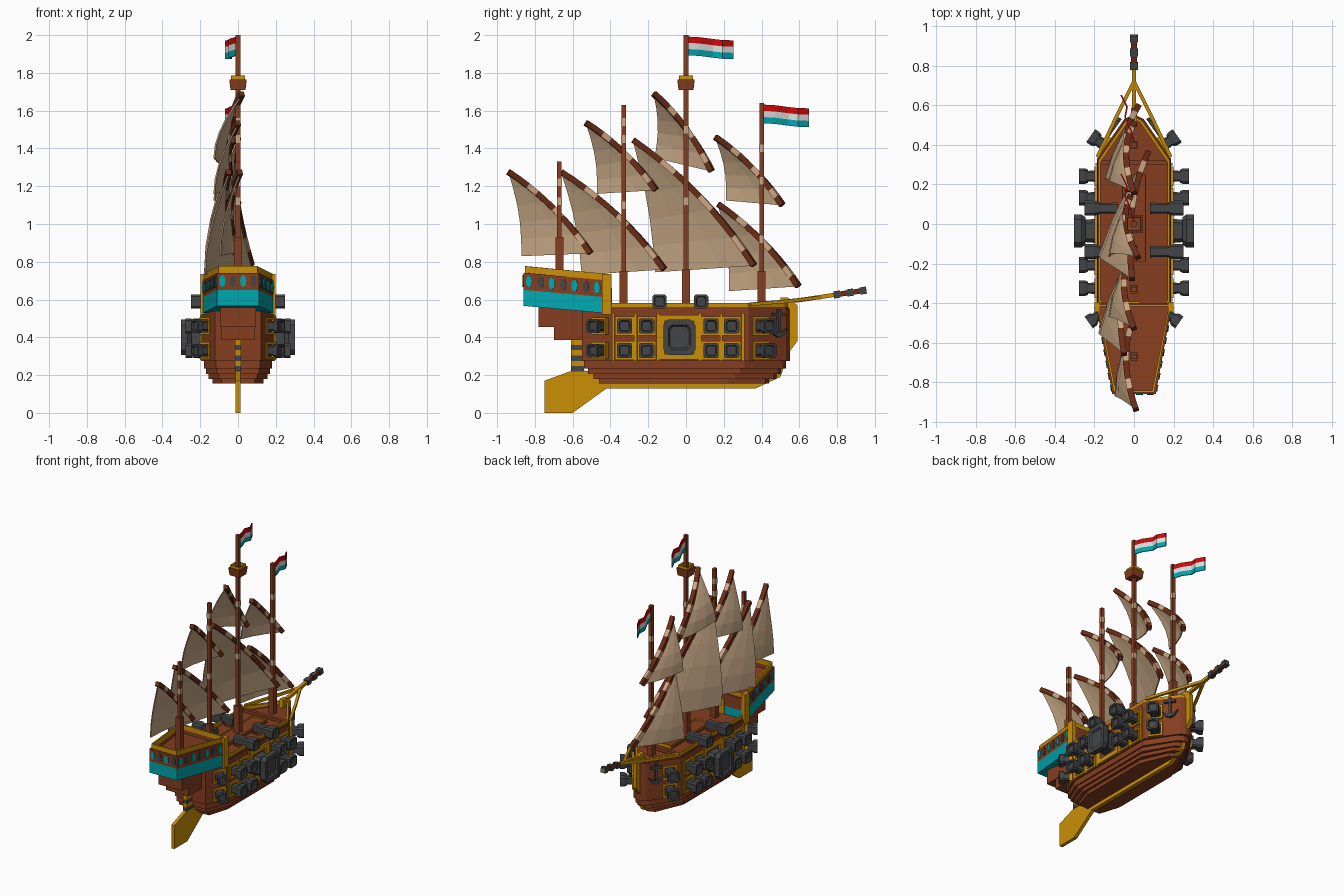
import bpy, bmesh, math
from mathutils import Vector, Matrix

cube = bpy.data.objects.get("Cube")
if cube:
    bpy.data.objects.remove(cube)


def material(name, r, g, b):
    lin = [(c / 255) ** 2.2 for c in (r, g, b)] + [1]
    m = bpy.data.materials.new(name)
    m.use_nodes = True
    m.diffuse_color = lin
    m.node_tree.nodes["Principled BSDF"].inputs["Base Color"].default_value = lin
    return m


wood = material("wood", 132, 64, 37)
dark = material("dark wood", 104, 48, 28)
gold = material("gold", 200, 141, 14)
teal = material("teal", 0, 166, 174)
iron = material("iron", 70, 71, 73)
cloth = material("sail cloth", 196, 165, 131)
rope = material("rope", 205, 165, 130)
red = material("red", 205, 18, 20)
white = material("white", 222, 222, 222)


def loft(name, rings, mat, closed=False, M=None, bands=(), mat2=None):
    """Skin a list of rings; segments listed in bands take the second material."""
    bm = bmesh.new()
    rows = [[bm.verts.new(p) for p in r] for r in rings]
    n = len(rows[0])
    for i in range(len(rows) if closed else len(rows) - 1):
        a, b = rows[i], rows[(i + 1) % len(rows)]
        for k in range(n):
            f = bm.faces.new((a[k], a[(k + 1) % n], b[(k + 1) % n], b[k]))
            f.material_index = int(i in bands)
    if not closed:
        bm.faces.new(rows[0])
        bm.faces.new(rows[-1])
    bmesh.ops.recalc_face_normals(bm, faces=bm.faces)
    me = bpy.data.meshes.new(name)
    bm.to_mesh(me)
    bm.free()
    me.materials.append(mat)
    if mat2:
        me.materials.append(mat2)
    ob = bpy.data.objects.new(name, me)
    if M:
        ob.matrix_world = M
    bpy.context.collection.objects.link(ob)
    return ob


def box(name, x, y, z, mat, M=None):
    """Box from three (low, high) ranges."""
    return loft(name, [[(x[0], y[0], h), (x[1], y[0], h), (x[1], y[1], h), (x[0], y[1], h)] for h in z], mat, M=M)


def tube(name, path, r, mat, bands=(), mat2=None):
    path = [Vector(p) for p in path]
    rings = []
    for i, p in enumerate(path):
        t = (path[min(i + 1, len(path) - 1)] - path[max(i - 1, 0)]).normalized()
        s = t.cross(Vector((0, 0, 1))).normalized()
        u = s.cross(t)
        rings.append([p + s * a * r + u * b * r for a, b in ((1, 1), (-1, 1), (-1, -1), (1, -1))])
    return loft(name, rings, mat, bands=bands, mat2=mat2)


def mirrored(half):
    return half + [(-x, y) for x, y in reversed(half)]


def rim(name, outline, z0, z1, w, mat, rise=lambda y: 0, out=0.008):
    """Rail of width w that follows a plan outline."""
    cy = sum(p[1] for p in outline) / len(outline)

    def ring(d, z):
        return [(x - math.copysign(min(d, abs(x)), x), y - math.copysign(d, y - cy), z + rise(y)) for x, y in outline]
    return loft(name, [ring(-out, z0), ring(-out, z1), ring(w, z1), ring(w, z0)], mat, closed=True)


def plan(hw, yb, yf):
    return mirrored([(hw * 0.65, yb), (hw, yb + 0.15), (hw, yf - 0.22), (0.05, yf - 0.02), (0.012, yf)])


def flat(name, pts, t, mat):
    """Side-profile plate of half thickness t."""
    return loft(name, [[(x, y, z) for y, z in pts] for x in (-t, t)], mat)


# Hull: stepped planks below, straight sides above
steps = [(0.155, 0.135, -0.46, 0.44), (0.18, 0.155, -0.49, 0.48), (0.205, 0.17, -0.52, 0.505),
         (0.235, 0.18, -0.54, 0.53), (0.275, 0.188, -0.55, 0.55), (0.55, 0, 0, 0)]
for i in range(5):
    z, hw, yb, yf = steps[i]
    loft("hull_plank_%d" % i, [[(x, y, h) for x, y in plan(hw, yb, yf)] for h in (z, steps[i + 1][0])], wood)
top = plan(0.188, -0.55, 0.55)
rim("bulwark", top, 0.50, 0.56, 0.015, wood, out=0.004)
rim("hull_rail", top, 0.56, 0.582, 0.018, gold)
rim("hull_wale", top, 0.525, 0.537, 0.01, gold)

# Keel, stem and rudder
flat("keel", [(-0.42, 0.13), (0.37, 0.13), (0.50, 0.19), (0.545, 0.32), (0.59, 0.38), (0.59, 0.57),
              (0.54, 0.61), (0.50, 0.61), (0.45, 0.2), (-0.42, 0.2)], 0.014, gold)
flat("rudder", [(-0.75, 0), (-0.6, 0), (-0.42, 0.13), (-0.42, 0.2), (-0.54, 0.225), (-0.6, 0.225), (-0.75, 0.17)], 0.012, gold)
for i in range(6):
    z = 0.22 + i * 0.028
    box("rudder_post_%d" % i, (-0.016, 0.016), (-0.61, -0.54), (z, z + 0.028), (iron, gold)[i % 2])

# Stern castle, sheared upward toward the stern
castle = mirrored([(0.11, -0.86), (0.19, -0.42), (0.19, -0.40)])


def rise(y):
    return 0.09 * (-0.4 - y)


def layer(name, z0, z1, mat):
    loft(name, [[(x, y, z + rise(y)) for x, y in castle] for z in (z0, z1)], mat)


layer("castle_lower", 0.525, 0.61, teal)
layer("castle_upper", 0.61, 0.67, wood)
rim("castle_bulwark", castle, 0.67, 0.70, 0.015, wood, rise, out=0)
rim("castle_rail", castle, 0.70, 0.735, 0.018, gold, rise)
rim("castle_base_trim", castle, 0.605, 0.613, 0.01, teal, rise, out=0.006)
box("castle_counter_upper", (-0.095, 0.095), (-0.78, -0.45), (0.455, 0.57), wood)
box("castle_counter_lower", (-0.09, 0.09), (-0.70, -0.45), (0.385, 0.455), wood)
for s in (-1, 1):
    box("castle_post", (s * 0.185 - 0.014, s * 0.185 + 0.014), (-0.445, -0.395), (0.52, 0.735), gold)
box("castle_door", (-0.03, 0.03), (-0.40, -0.393), (0.55, 0.66), gold)


def windows(p, q, n):
    p, q = Vector((*p, 0)), Vector((*q, 0))
    ang = math.atan2((q - p).y, (q - p).x)
    for i in range(n):
        c = p.lerp(q, (i + 0.5) / n)
        c.z = 0.657 + rise(c.y)
        M = Matrix.Translation(c) @ Matrix.Rotation(ang, 4, 'Z')
        pts = [(0.017 * math.cos(k * math.pi / 4), 0.032 * math.sin(k * math.pi / 4)) for k in range(8)]
        loft("castle_window", [[(x, d, z) for x, z in pts] for d in (-0.005, 0.004)], (teal, iron)[i % 2], M=M)


windows((-0.11, -0.86), (0.11, -0.86), 4)
for s in (-1, 1):
    windows((s * 0.11, -0.86), (s * 0.187, -0.44), 7)


# Cannons: gold port, barrel and flared muzzle along local x
def block(h):
    c = h * 0.7
    return [(h, c), (c, h), (-c, h), (-h, c), (-h, -c), (-c, -h), (c, -h), (h, -c)]


def gun(x, y, z, deg, size=1.0, length=0.09, port=True, tall=1.0):
    for s in (-1, 1):
        a = math.radians(deg)
        M = Matrix.Translation((s * x, y, z)) @ Matrix.Rotation(a if s > 0 else math.pi - a, 4, 'Z')
        prof = [(-0.02, 0.03), (length * 0.5, 0.027), (length * 0.5, 0.033), (length * 0.68, 0.04),
                (length, 0.04), (length, 0.028), (length - 0.012, 0.024)]
        rings = [[(d, u * size, v * size * tall) for u, v in block(h)] for d, h in prof]
        loft("cannon", rings, iron, M=M)
        if port:
            o, i = 0.05 * size, 0.037 * size
            ring = [[(d, u * w, v * w * tall) for u, v in ((1, 1), (-1, 1), (-1, -1), (1, -1))]
                    for d, w in ((-0.02, o), (0.012, o), (0.012, i), (-0.02, i))]
            loft("gun_port", ring, gold, closed=True, M=M)


for z in (0.46, 0.33):
    for y in (-0.325, -0.208, 0.133, 0.242):
        gun(0.188, y, z, 0)
    gun(0.145, 0.395, z, 35)
    gun(0.168, -0.455, z, -35, 0.9, 0.075)
gun(0.188, -0.035, 0.40, 0, 2.1, 0.115, True, 1.12)
for y in (-0.14, 0.08):
    gun(0.10, y, 0.59, 0, 0.95, 0.15, False)
    for s in (-1, 1):
        box("gun_carriage", sorted((s * 0.08, s * 0.15)), (y - 0.025, y + 0.025), (0.55, 0.58), dark)

# Gold frames around the gun batteries
for s in (-1, 1):
    side = sorted((s * 0.186, s * 0.196))
    for y in (-0.385, -0.267, -0.148, 0.074, 0.187, 0.302):
        box("battery_post", side, (y - 0.007, y + 0.007), (0.275, 0.53), gold)

# Anchors on the bow
for s in (-1, 1):
    a = math.radians(35)
    M = Matrix.Translation((s * 0.094, 0.485, 0.40)) @ Matrix.Rotation(a if s > 0 else math.pi - a, 4, 'Z')
    box("anchor_shank", (0.0, 0.018), (-0.008, 0.008), (0.0, 0.15), iron, M)
    box("anchor_stock", (0.0, 0.02), (-0.04, 0.04), (0.112, 0.128), iron, M)
    for k in (-1, 1):
        arm = [(0, 0), (k * 0.03, 0.012), (k * 0.055, 0.05), (k * 0.025, 0.03), (0, 0.02)]
        loft("anchor_arm", [[(d, u, v) for u, v in arm] for d in (0, 0.018)], iron, M=M)

# Deck fittings
rim("deck_hatch_frame", [(-0.065, -0.2), (0.065, -0.2), (0.065, 0.26), (-0.065, 0.26)], 0.55, 0.575, 0.01, gold)
box("deck_hatch", (-0.06, 0.06), (-0.19, 0.25), (0.55, 0.565), wood)
box("foredeck_step", (-0.17, 0.17), (0.30, 0.325), (0.55, 0.57), wood)

# Masts: thick foot, slim pole, rope lashings
for y, z0, foot, tip, lash in ((-0.67, 0.7, 0.93, 1.33, (1.1, 1.2)), (-0.33, 0.55, 0.75, 1.63, (1.08, 1.43, 1.52)),
                               (0, 0.55, 0.76, 2.0, (1.1, 1.48)), (0.4, 0.55, 0.75, 1.64, (0.9, 1.21, 1.38))):
    for name, r, a, b, m in [("mast_foot", 0.021, z0, foot, wood), ("mast_pole", 0.012, foot, tip, wood)] + \
            [("mast_lashing", 0.0135, h, h + 0.04, rope) for h in lash]:
        box(name, (-r, r), (y - r, y + r), (a, b), m)

# Crow's nest
nest = [[(x * r, y * r, z) for x, y in ((-1, -1), (1, -1), (1, 1), (-1, 1))]
        for r, z in ((0.04, 1.71), (0.046, 1.765), (0.036, 1.765), (0.034, 1.72))]
loft("crows_nest", nest, wood)
rim("crows_nest_rail", [(-0.045, -0.045), (0.045, -0.045), (0.045, 0.045), (-0.045, 0.045)], 1.755, 1.785, 0.01, gold)

# Bowsprit and its braces
a, b = Vector((0, 0.5, 0.582)), Vector((0, 0.955, 0.65))
tube("bowsprit", [a, b], 0.011, gold)
for i in range(5):
    t = 0.62 + i * 0.076
    tube("bowsprit_band", [a.lerp(b, t), a.lerp(b, t + 0.076)], (0.019, 0.014)[i % 2], (iron, dark)[i % 2])
for s in (-1, 1):
    tube("bowsprit_brace", [(s * 0.185, 0.34, 0.575), (s * 0.1, 0.52, 0.59), (0, 0.72, 0.612)], 0.009, gold)


# Lateen sails: curved yard from upper to lower end, cloth billowing to the clew
def sail(upper, lower, clew):
    A, B, C = Vector(upper), Vector(lower), Vector(clew)
    d = B - A
    ctrl = (A + B) / 2 + Vector((-0.10, -d.z, d.y)) * 0.1 + Vector((-0.07, 0, 0))
    n = 10
    yard = [A * (1 - t) ** 2 + ctrl * 2 * t * (1 - t) + B * t * t for t in (i / n for i in range(n + 1))]
    tube("yard", yard, 0.015, dark, (2, 5, 8), rope)
    bm = bmesh.new()
    rows = []
    for i in range(6):
        t = i / 5
        edge = A.lerp(C, t)
        edge.x = A.x + (C.x - A.x) * math.sin(t * math.pi / 2)
        edge.y += 0.02 * math.sin(t * math.pi)
        rows.append([bm.verts.new(edge.lerp(yard[2 * i], k / 3) + Vector((-0.02 * t * math.sin(k / 3 * math.pi), 0, 0)))
                     for k in range(4)])
    for r, q in zip(rows, rows[1:]):
        for k in range(3):
            bm.faces.new((r[k], r[k + 1], q[k + 1], q[k]))
    bmesh.ops.remove_doubles(bm, verts=bm.verts, dist=0.0005)
    me = bpy.data.meshes.new("sail")
    bm.to_mesh(me)
    bm.free()
    me.materials.append(cloth)
    ob = bpy.data.objects.new("sail", me)
    bpy.context.collection.objects.link(ob)
    ob.modifiers.new("thickness", 'SOLIDIFY').thickness = 0.008


sail((0.01, -0.94, 1.275), (-0.01, -0.505, 0.845), (-0.10, -0.87, 0.83))
sail((-0.05, -0.66, 1.275), (0.0, -0.115, 0.76), (-0.18, -0.55, 0.73))
sail((0.0, -0.53, 1.535), (-0.02, -0.16, 1.18), (-0.13, -0.47, 1.16))
sail((-0.01, -0.28, 1.445), (0.07, 0.36, 0.78), (-0.18, -0.16, 0.745))
sail((0.02, -0.17, 1.69), (-0.02, 0.135, 1.28), (-0.13, -0.165, 1.35))
sail((0.0, 0.155, 1.46), (0.0, 0.51, 1.10), (-0.13, 0.215, 1.125))
sail((-0.03, 0.17, 1.105), (0.02, 0.595, 0.67), (-0.15, 0.23, 0.645))

# Striped flags
for y0, z0 in ((0.012, 1.89), (0.412, 1.53)):
    for i, m in enumerate((teal, white, red)):
        rings = []
        for x, y in ((0, 0), (-0.015, 0.06), (-0.045, 0.13), (-0.035, 0.18), (-0.065, 0.24)):
            lo = z0 + i * 0.033 + 0.01 * math.cos(y * 14) - 0.007
            rings.append([(x - 0.004, y0 + y, lo), (x + 0.004, y0 + y, lo),
                          (x + 0.004, y0 + y, lo + 0.033), (x - 0.004, y0 + y, lo + 0.033)])
        loft("flag_stripe", rings, m)
